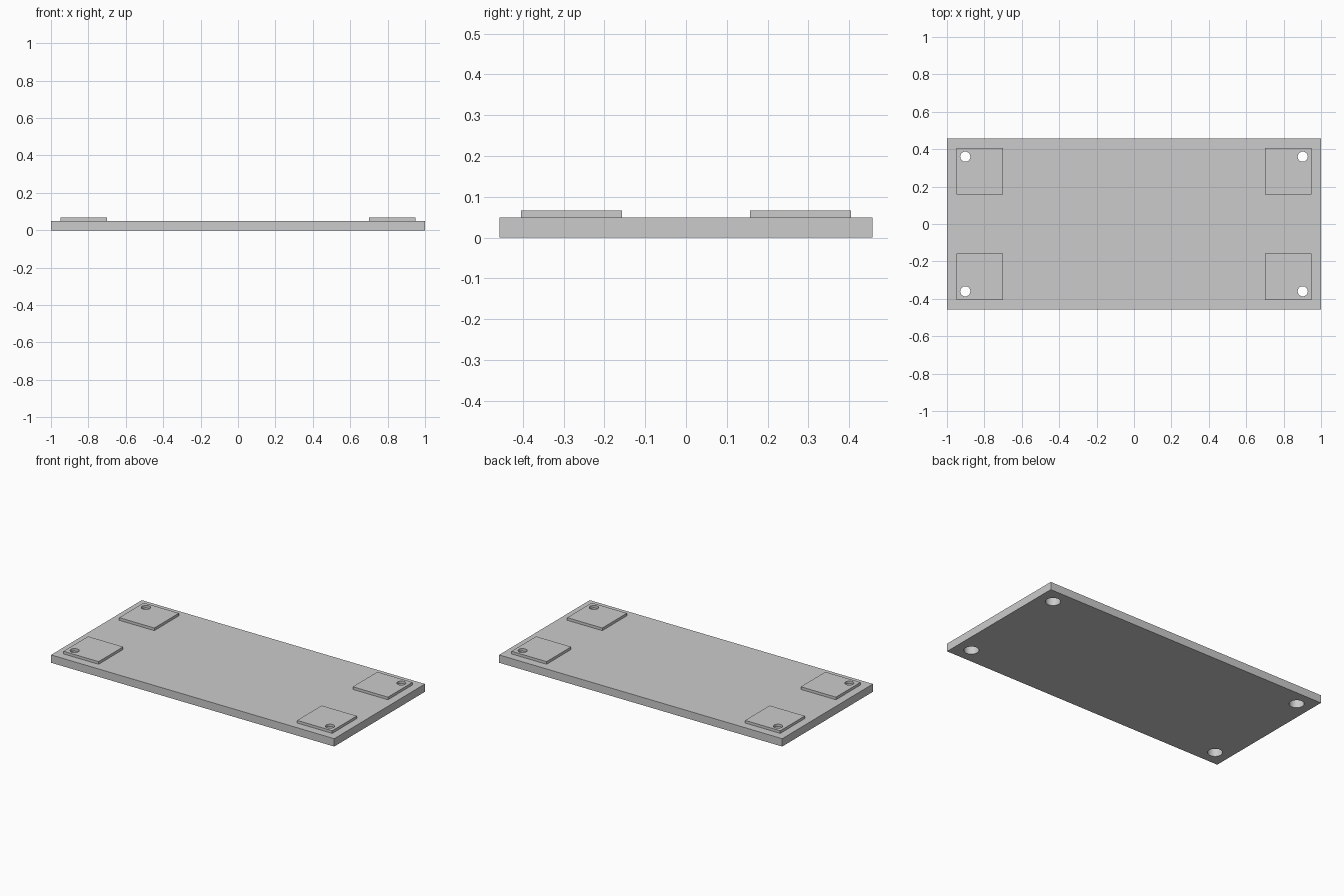
import bpy

if "Cube" in bpy.data.objects:
    bpy.data.objects.remove(bpy.data.objects["Cube"])

PLATE_TOP, PAD_TOP = 0.05, 0.067
PAD_X, PAD_Y, PAD_SIZE = 0.825, 0.281, 0.248
HOLE_X, HOLE_Y = 0.902, 0.36
CORNERS = {"front_left": (1, -1), "front_right": (-1, -1),
           "back_left": (1, 1), "back_right": (-1, 1)}

grey = bpy.data.materials.new("plain grey")
grey.use_nodes = True
colour = (0.6, 0.6, 0.6, 1)
grey.diffuse_color = colour
grey.node_tree.nodes["Principled BSDF"].inputs["Base Color"].default_value = colour


def box(name, x, y, z0, z1, width, depth):
    bpy.ops.mesh.primitive_cube_add(size=1, location=(x, y, (z0 + z1) / 2))
    ob = bpy.context.object
    ob.name = name
    ob.scale = (width, depth, z1 - z0)
    bpy.ops.object.transform_apply(location=False)
    ob.data.materials.append(grey)
    return ob


def drill(ob, x, y, radius):
    """Cut a round vertical hole right through an object."""
    bpy.ops.mesh.primitive_cylinder_add(vertices=48, radius=radius, depth=1, location=(x, y, 0))
    cutter = bpy.context.object
    cutter.hide_render = True
    cutter.data.materials.append(grey)
    bpy.context.view_layer.objects.active = ob
    mod = ob.modifiers.new("hole", 'BOOLEAN')
    mod.operation = 'DIFFERENCE'
    mod.solver = 'EXACT'
    mod.object = cutter
    bpy.ops.object.modifier_apply(modifier=mod.name)
    bpy.data.objects.remove(cutter)


def smooth(ob):
    bpy.ops.object.select_all(action='DESELECT')
    ob.select_set(True)
    bpy.context.view_layer.objects.active = ob
    bpy.ops.object.shade_smooth_by_angle()


# Base plate with a wide recess under each corner
plate = box("base_plate", 0, 0, 0, PLATE_TOP, 2, 0.915)
for sx, sy in CORNERS.values():
    drill(plate, sx * HOLE_X, sy * HOLE_Y, 0.043)
smooth(plate)

# Corner pads, each with a narrow screw hole over the recess
for corner, (sx, sy) in CORNERS.items():
    pad = box(corner + "_pad", sx * PAD_X, sy * PAD_Y, PLATE_TOP, PAD_TOP, PAD_SIZE, PAD_SIZE)
    drill(pad, sx * HOLE_X, sy * HOLE_Y, 0.027)
    smooth(pad)
